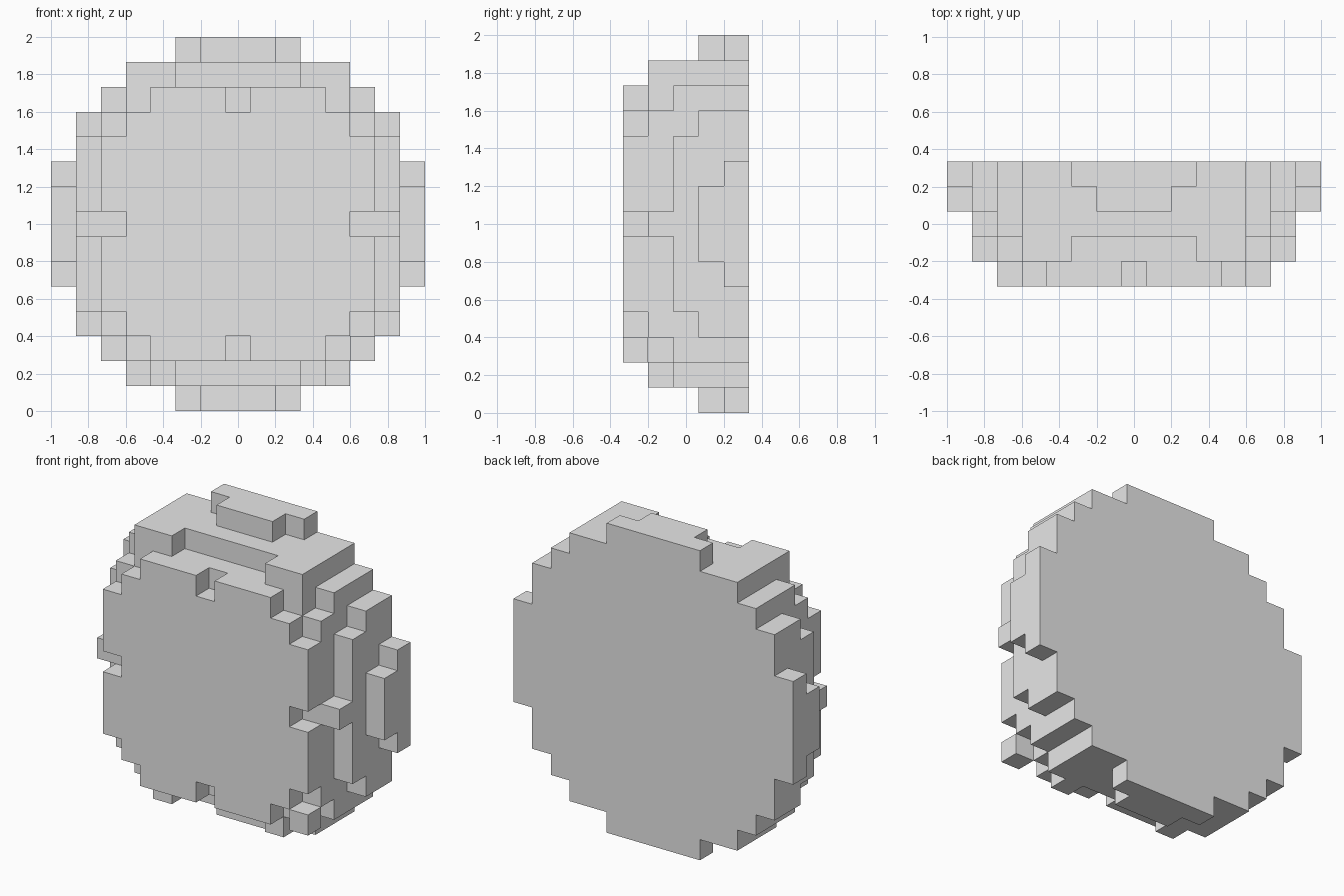
import bpy
import bmesh
from mathutils import Vector

if "Cube" in bpy.data.objects:
    bpy.data.objects.remove(bpy.data.objects["Cube"], do_unlink=True)

U = 2 / 15  # size of one block

grey = bpy.data.materials.new("plain_grey")
grey.use_nodes = True
grey.diffuse_color = (0.8, 0.8, 0.8, 1)
grey.node_tree.nodes["Principled BSDF"].inputs["Base Color"].default_value = (0.8, 0.8, 0.8, 1)

# Half widths in blocks for each row outwards from the middle, back layer first
LAYERS = [
    [7, 7, 7, 6, 6, 5, 4, 2],
    [7, 7, 6, 6, 6, 5, 4, 1],
    [6, 6, 6, 6, 5, 5, 4],
    [6, 5, 5, 5, 5, 4],
    [4, 5, 5, 5, 4, 3],
]

blocks = set()
for layer, widths in enumerate(LAYERS):
    for row, half in enumerate(widths):
        for x in range(-half, half + 1):
            blocks.update({(x, layer, row), (x, layer, -row)})

# Rim notches, corner tabs and the loose corner block
blocks -= {(0, 4, 5), (0, 4, -5)}
for side in (-1, 1):
    blocks |= {(side * 3, 3, 6), (side * 4, 3, 6), (side * 3, 3, -6)}
blocks.add((5, 4, -5))


def block_centre(block):
    x, layer, row = block
    return Vector((x * U, (2 - layer) * U, 1 + row * U))


# Outer skin: one square wherever a block has no neighbour
bm = bmesh.new()
for block in sorted(blocks):
    for axis in range(3):
        for sign in (-1, 1):
            near = list(block)
            near[axis] += sign
            if tuple(near) in blocks:
                continue
            out = (block_centre(near) - block_centre(block)).normalized()
            a = Vector((out.y, out.z, out.x))
            b = out.cross(a)
            middle = block_centre(block) + out * U / 2
            corners = [middle + (a * i + b * j) * U / 2
                       for i, j in ((-1, -1), (1, -1), (1, 1), (-1, 1))]
            bm.faces.new([bm.verts.new(c) for c in corners])
bmesh.ops.remove_doubles(bm, verts=bm.verts, dist=U / 100)
bmesh.ops.dissolve_limit(bm, angle_limit=0.01, verts=bm.verts, edges=bm.edges)

mesh = bpy.data.meshes.new("stepped_dome")
bm.to_mesh(mesh)
bm.free()
mesh.materials.append(grey)
dome = bpy.data.objects.new("stepped_dome", mesh)
bpy.context.collection.objects.link(dome)
